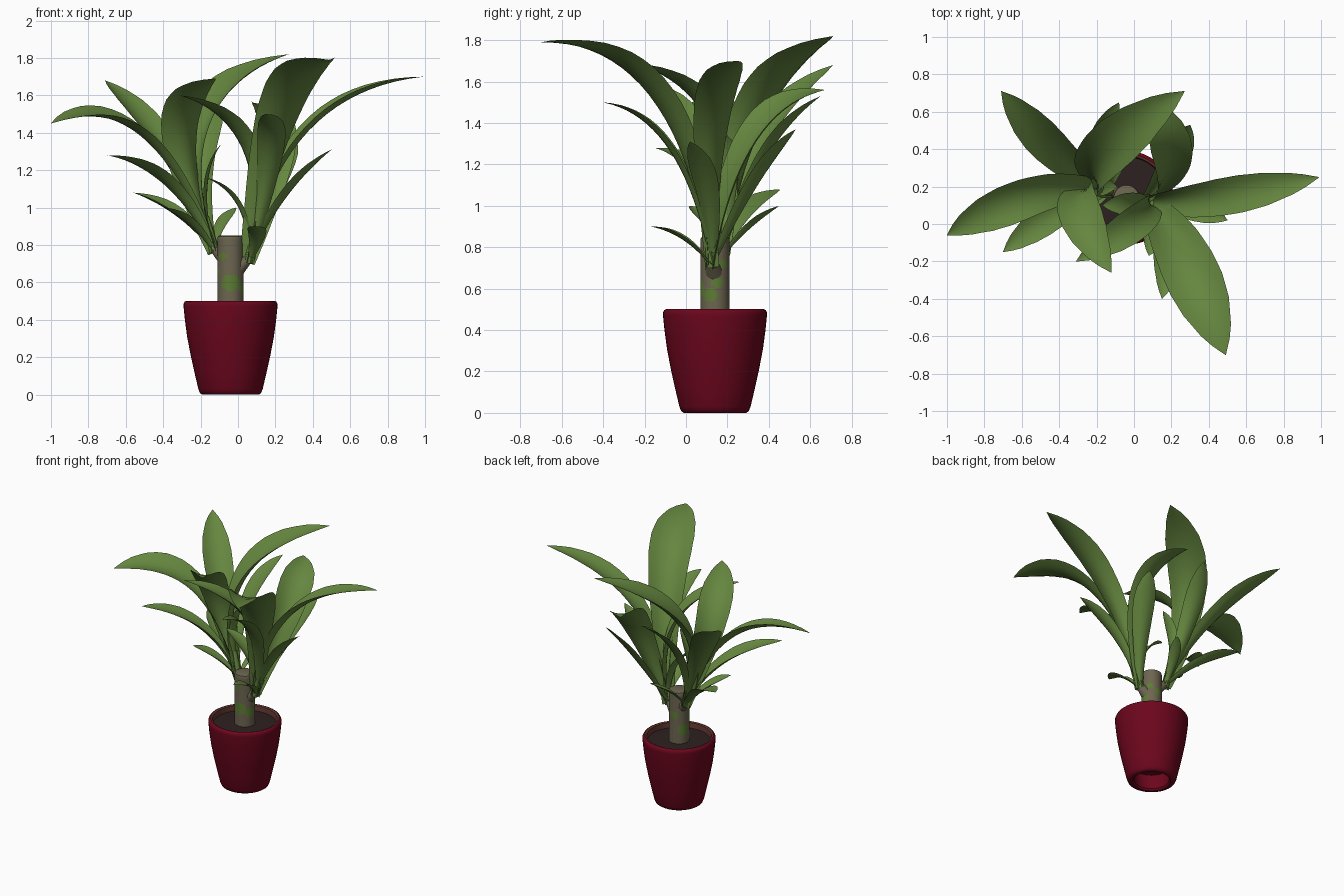
import bpy, math
from mathutils import Vector, Matrix

if "Cube" in bpy.data.objects:
    bpy.data.objects.remove(bpy.data.objects["Cube"])

CX, CY = -0.04, 0.14          # axis of pot and trunk


def mat(name, col):
    m = bpy.data.materials.new(name)
    m.diffuse_color = (*col, 1)
    m.use_nodes = True
    m.node_tree.nodes["Principled BSDF"].inputs["Base Color"].default_value = m.diffuse_color
    return m


RED = mat("pot red", (0.15, 0.002, 0.012))
RIM = mat("pot inner brown", (0.13, 0.04, 0.032))
SOIL = mat("soil", (0.026, 0.015, 0.014))
BARK = mat("bark", (0.15, 0.13, 0.08))
MOSS = mat("bark green", (0.11, 0.20, 0.035))
LEAF = mat("leaf green", (0.13, 0.24, 0.05))


def build(name, verts, faces, mats, angle=40):
    me = bpy.data.meshes.new(name)
    me.from_pydata([tuple(v) for v in verts], [], faces)
    for m in mats:
        me.materials.append(m)
    ob = bpy.data.objects.new(name, me)
    bpy.context.collection.objects.link(ob)
    bpy.ops.object.select_all(action='DESELECT')
    ob.select_set(True)
    bpy.context.view_layer.objects.active = ob
    bpy.ops.object.shade_smooth_by_angle(angle=math.radians(angle))
    return ob


def lathe(name, profile, mats, n=48):
    """Revolve (radius, z) points round the pot axis, outside first."""
    verts, faces = [], []
    for r, z in profile:
        for i in range(n):
            a = 2 * math.pi * i / n
            verts.append((CX + r * math.cos(a), CY + r * math.sin(a), z))
    for k in range(len(profile) - 1):
        for i in range(n):
            j = (i + 1) % n
            faces.append((k * n + i, k * n + j, (k + 1) * n + j, (k + 1) * n + i))
    for k, flip in ((0, True), (len(profile) - 1, False)):
        ring = [k * n + i for i in range(n)]
        faces.append(tuple(reversed(ring)) if flip else tuple(ring))
    return build(name, verts, faces, mats)


# Pot with hollow foot, rounded lip and brown inner wall
pot = lathe("pot", [(0.125, 0.12), (0.12, 0.012), (0.13, 0), (0.15, 0), (0.163, 0.008),
                    (0.172, 0.03), (0.193, 0.12), (0.213, 0.21), (0.232, 0.31),
                    (0.244, 0.40), (0.251, 0.47), (0.251, 0.485), (0.245, 0.497),
                    (0.234, 0.502), (0.222, 0.497), (0.217, 0.44)], [RED, RIM])
for p in pot.data.polygons:
    c = p.center
    if math.hypot(c.x - CX, c.y - CY) < 0.236 and c.z > 0.42:
        p.material_index = 1

lathe("soil", [(0.218, 0.445), (0.218, 0.458), (0.1, 0.465)], [SOIL])

# Trunk with green patches: (angle, height, half angle, half height)
trunk = lathe("trunk", [(0.07, 0.44 + 0.0125 * i) for i in range(32)]
              + [(0.07, 0.838), (0.067, 0.847), (0.06, 0.85)], [BARK, MOSS])
PATCHES = [(-90, .60, 45, .045), (-125, .74, 25, .02), (-20, .57, 32, .035),
           (10, .63, 25, .025), (40, .72, 22, .02), (150, .57, 35, .04),
           (95, .68, 28, .025), (-160, .66, 20, .02)]
for p in trunk.data.polygons:
    c = p.center
    a = math.degrees(math.atan2(c.y - CY, c.x - CX))
    for pa, pz, da, dz in PATCHES:
        d = (a - pa + 180) % 360 - 180
        if c.z < 0.84 and (d / da) ** 2 + ((c.z - pz) / dz) ** 2 < 1:
            p.material_index = 1


# Short shoots joining each leaf cluster to the trunk
def shoot(name, a, b, r0, r1, m, n=16):
    a, b = Vector(a), Vector(b)
    q = (b - a).to_track_quat('Z', 'Y')
    verts = [p + q @ Vector((r * math.cos(2 * math.pi * i / n), r * math.sin(2 * math.pi * i / n), 0))
             for p, r in ((a, r0), (b, r1)) for i in range(n)]
    faces = [(i, (i + 1) % n, n + (i + 1) % n, n + i) for i in range(n)]
    faces.append(tuple(range(n, 2 * n)))
    build(name, verts, faces, [m])


BASE_L, BASE_R = Vector((-0.125, 0.18, 0.78)), Vector((0.055, 0.125, 0.725))
shoot("left_shoot", (-0.06, 0.15, 0.72), BASE_L, 0.045, 0.025, BARK)
shoot("right_shoot", (0.0, 0.135, 0.68), BASE_R, 0.045, 0.025, BARK)
shoot("left_stem", BASE_L - Vector((0, 0, .02)), (-0.175, 0.2, 0.95), 0.028, 0.02, LEAF)
shoot("right_stem", BASE_R - Vector((0, 0, .02)), (0.09, 0.11, 0.9), 0.028, 0.02, LEAF)

WIDTH = [(0, .28), (.15, .45), (.3, .66), (.45, .86), (.6, .99), (.7, 1),
         (.8, .88), (.9, .58), (.96, .29), (1, 0.01)]


def width_at(t):
    for (a, wa), (b, wb) in zip(WIDTH, WIDTH[1:]):
        if t <= b:
            return wa + (wb - wa) * (t - a) / (b - a)
    return 0


def leaf(name, base, mid, tip, width, roll=0, rows=20, cols=6):
    """Cupped blade along an arc through base, mid and tip."""
    mid, tip = Vector(mid), Vector(tip)
    ctrl = 2 * mid - (base + tip) / 2
    head = tip - mid
    head.z = 0
    left = Vector((0, 0, 1)).cross(head.normalized())
    verts, faces = [], []
    for r in range(rows + 1):
        t = r / rows
        p = base * (1 - t) ** 2 + ctrl * 2 * t * (1 - t) + tip * t * t
        tan = ((ctrl - base) * (1 - t) + (tip - ctrl) * t).normalized()
        side = (left - tan * left.dot(tan)).normalized()
        side = Matrix.Rotation(math.radians(roll), 3, tan) @ side
        nrm = tan.cross(side)
        hw = max(width * width_at(t), 0.06 * (1 - t) ** 2) / 2
        cup = hw * (0.7 - 0.5 * t)
        for c in range(cols + 1):
            s = 2 * c / cols - 1
            verts.append(p + side * s * hw + nrm * cup * (s * s - 0.3))
    w = cols + 1
    for r in range(rows):
        for c in range(cols):
            i = r * w + c
            faces.append((i, i + w, i + w + 1, i + 1))
    build(name, verts, faces, [LEAF], 60)


# Leaves: mid point, tip, width, roll
LEFT = [((-.52, .16, 1.40), (-1.0, -.06, 1.45), .22, -14),
        ((-.40, .37, 1.32), (-.71, .71, 1.68), .20, 0),
        ((-.19, .34, 1.46), (.27, .71, 1.82), .27, 0),
        ((-.30, .13, 1.40), (-.12, -.26, 1.69), .23, 0),
        ((-.38, .08, 1.13), (-.70, -.15, 1.28), .16, 0),
        ((-.33, .30, .97), (-.56, .45, 1.08), .14, 0),
        ((-.25, .11, .91), (-.39, .02, 1.0), .11, 0),
        ((-.18, .38, 1.24), (-.08, .65, 1.53), .14, 0),
        ((-.17, .20, 1.10), (-.09, .20, 1.34), .10, 0),
        ((-.09, .31, .90), (-.01, .45, 1.0), .08, 0)]
RIGHT = [((.37, .13, 1.42), (.99, .25, 1.70), .20, 0),
         ((.25, -.15, 1.54), (.49, -.70, 1.79), .30, 0),
         ((.25, .10, 1.06), (.50, .02, 1.31), .13, 0),
         ((.05, .04, 1.31), (-.31, -.20, 1.60), .18, 0),
         ((.17, -.07, 1.27), (.15, -.40, 1.50), .15, 0),
         ((.10, -.01, .84), (.08, -.17, .90), .10, 0),
         ((.20, .32, 1.33), (.08, .67, 1.56), .23, 12),
         ((.20, .33, 1.10), (.30, .53, 1.37), .15, 0),
         ((.01, .11, 1.00), (-.17, .10, 1.16), .12, 0)]
for side, base, rows in (("left", BASE_L, LEFT), ("right", BASE_R, RIGHT)):
    start = base - Vector((0, 0, 0.02))
    for k, (m, t, w, roll) in enumerate(rows):
        leaf(f"{side}_leaf_{k + 1}", start, m, t, w, roll)
